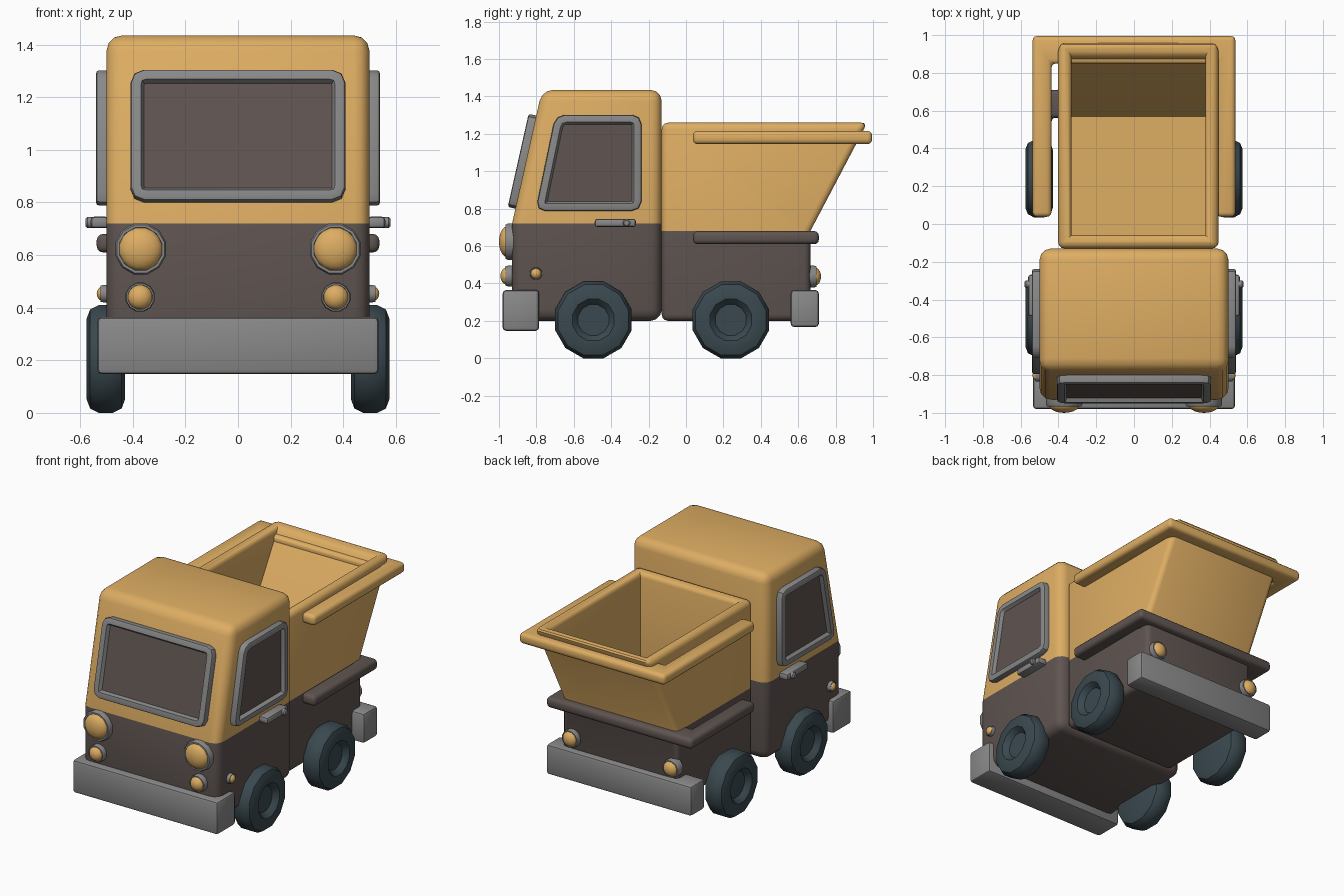
import bpy, bmesh, math
from mathutils import Matrix, Vector

if "Cube" in bpy.data.objects:
    bpy.data.objects.remove(bpy.data.objects["Cube"])


def material(name, rgb):
    m = bpy.data.materials.new(name)
    m.diffuse_color = (*rgb, 1)
    m.use_nodes = True
    m.node_tree.nodes["Principled BSDF"].inputs["Base Color"].default_value = m.diffuse_color
    return m


YELLOW = material("warm_yellow", (0.73, 0.42, 0.125))
BROWN = material("dark_brown", (0.115, 0.09, 0.082))
GREY = material("mid_grey", (0.25, 0.25, 0.25))
TYRE = material("blue_black", (0.042, 0.066, 0.078))


def frame(u, v, n, origin=(0, 0, 0)):
    """Matrix sending local x, y, z to the directions u, v, n."""
    m = Matrix((u, v, n)).transposed().to_4x4()
    m.translation = Vector(origin)
    return m


def side(s, origin=(0, 0, 0)):
    return frame((0, 1, 0), (0, 0, 1), (s, 0, 0), origin)


def front(s, origin):
    return frame((-s, 0, 0), (0, 0, 1), (0, s, 0), origin)


def prism(pts, h, matrix=Matrix()):
    bm = bmesh.new()
    base = bm.faces.new([bm.verts.new((x, y, 0)) for x, y in pts])
    top = bmesh.ops.extrude_face_region(bm, geom=[base])["geom"]
    for v in top:
        if isinstance(v, bmesh.types.BMVert):
            v.co.z = h
    bmesh.ops.transform(bm, matrix=matrix, verts=bm.verts)
    bmesh.ops.recalc_face_normals(bm, faces=bm.faces)
    return bm


def bevel(bm, width, segments, keep=lambda e: True):
    bm.normal_update()
    edges = [e for e in bm.edges if e.calc_face_angle(0) > math.radians(35) and keep(e)]
    bmesh.ops.bevel(bm, geom=edges, offset=width, segments=segments, profile=0.5,
                    affect='EDGES', clamp_overlap=True)


def two_tone(bm, z):
    """Cut at a height; faces below it take the second material."""
    bmesh.ops.bisect_plane(bm, geom=bm.verts[:] + bm.edges[:] + bm.faces[:], dist=1e-4,
                           plane_co=(0, 0, z), plane_no=(0, 0, 1))
    for f in bm.faces:
        f.material_index = int(f.calc_center_median().z < z)


def finish(name, bm, mats, angle=40):
    bmesh.ops.recalc_face_normals(bm, faces=bm.faces)
    me = bpy.data.meshes.new(name)
    bm.to_mesh(me)
    bm.free()
    for m in mats:
        me.materials.append(m)
    me.shade_smooth()
    me.set_sharp_from_angle(angle=math.radians(angle))
    ob = bpy.data.objects.new(name, me)
    bpy.context.collection.objects.link(ob)
    return ob


def lathe(name, profile, sides, matrix, mat):
    """Revolve (radius, height) points around local z."""
    bm = bmesh.new()
    a = math.pi / sides
    vs = [bm.verts.new((r * math.cos(a), r * math.sin(a), h)) for r, h in profile]
    es = [bm.edges.new(p) for p in zip(vs, vs[1:])]
    bmesh.ops.spin(bm, geom=vs + es, cent=(0, 0, 0), axis=(0, 0, 1),
                   angle=math.tau, steps=sides)
    bmesh.ops.remove_doubles(bm, verts=bm.verts, dist=1e-4)
    bmesh.ops.transform(bm, matrix=matrix, verts=bm.verts)
    return finish(name, bm, [mat])


def block(name, x0, x1, y0, y1, z0, z1, mat, width):
    bm = prism([(x0, y0), (x1, y0), (x1, y1), (x0, y1)], z1 - z0,
               Matrix.Translation((0, 0, z0)))
    bevel(bm, width, 2)
    return finish(name, bm, [mat])


def window(name, pts, matrix, corner=0.05, depth=0.042):
    """Rounded frame with a sunken dark pane."""
    bm = prism(pts, depth)
    uprights = [e for e in bm.edges if abs(e.verts[0].co.z - e.verts[1].co.z) > 0.01]
    bmesh.ops.bevel(bm, geom=uprights, offset=corner, segments=2, profile=0.5, affect='EDGES')
    bm.normal_update()
    pane = max(bm.faces, key=lambda f: f.calc_center_median().z)
    bmesh.ops.bevel(bm, geom=list(pane.edges), offset=0.012, segments=2, profile=0.5,
                    affect='EDGES')
    bm.normal_update()
    pane = max(bm.faces, key=lambda f: (round(f.calc_center_median().z, 4), f.calc_area()))
    bmesh.ops.inset_region(bm, faces=[pane], thickness=0.028)
    bmesh.ops.inset_region(bm, faces=[pane], thickness=0.012, depth=-0.022)
    pane.material_index = 1
    bmesh.ops.transform(bm, matrix=matrix, verts=bm.verts)
    return finish(name, bm, [GREY, BROWN])


def lamp(name, r, reach, matrix):
    """Grey ring with a domed yellow lens."""
    lathe(name + "_ring", [(0, -0.02), (r, -0.02), (r, 0.024), (0.94 * r, 0.035),
                           (0.84 * r, 0.035), (0.8 * r, 0.025), (0, 0.025)], 12, matrix, GREY)
    dome = [(0.84 * r * math.cos(t * math.pi / 10),
             0.025 + (reach - 0.025) * math.sin(t * math.pi / 10)) for t in range(6)]
    lathe(name + "_lens", [(0, 0.0), (0.84 * r, 0.0)] + dome, 16, matrix, YELLOW)


# Cab
bm = prism([(-0.93, 0.2), (-0.13, 0.2), (-0.13, 1.435), (-0.77, 1.435), (-0.93, 0.72)],
           1.0, side(1, (-0.5, 0, 0)))
bevel(bm, 0.06, 3)
two_tone(bm, 0.72)
finish("cab", bm, [YELLOW, BROWN])

# Open load bed above the dark chassis
FLOOR = 0.70
bm = prism([(-0.13, 0.2), (0.665, 0.2), (0.665, 0.68), (0.97, 1.26), (-0.13, 1.26)],
           0.85, side(1, (-0.402, 0, 0)))
top = max(bm.faces, key=lambda f: f.calc_center_median().z)
bmesh.ops.inset_region(bm, faces=[top], thickness=0.1)
well = bmesh.ops.extrude_discrete_faces(bm, faces=[top])["faces"][0]
for v in well.verts:
    v.co.z = FLOOR
    if v.co.y > 0.5:
        v.co.y = 0.57
bevel(bm, 0.035, 3, lambda e: all(abs(v.co.z - FLOOR) > 0.005 for v in e.verts))
two_tone(bm, 0.68)
finish("load_bed", bm, [YELLOW, BROWN])

# U-shaped rails round the bed
for name, back, z, mat in (("upper_rail", 0.995, 1.145, YELLOW), ("lower_rail", 0.71, 0.61, BROWN)):
    o, i, y0, y1 = 0.537, 0.437, 0.038, back - 0.145
    bm = prism([(-o, y0), (-i, y0), (-i, y1), (i, y1), (i, y0), (o, y0), (o, back), (-o, back)],
               0.07, Matrix.Translation((0, 0, z)))
    bevel(bm, 0.024, 3)
    finish(name, bm, [mat])

# Bumpers
block("front_bumper", -0.535, 0.535, -0.98, -0.785, 0.147, 0.365, GREY, 0.018)
block("rear_bumper", -0.535, 0.535, 0.56, 0.71, 0.167, 0.365, GREY, 0.018)

# Windscreen, tilted with the sloping cab front
up = Vector((0, 0.16, 0.715)).normalized()
window("windscreen", [(-0.408, 0), (0.408, 0), (0.408, 0.51), (-0.408, 0.51)],
       frame((1, 0, 0), up, Vector((1, 0, 0)).cross(up), (0, -0.912, 0.8)))

WHEEL = [(0, 0.11), (0.085, 0.11), (0.1, 0.13), (0.115, 0.145), (0.16, 0.145), (0.195, 0.132),
         (0.212, 0.1), (0.212, 0.045), (0.195, 0.012), (0.16, 0), (0, 0)]

for s, label in ((1, "right"), (-1, "left")):
    # Side window and door handle
    window(label + "_window", [(-0.805, 0.788), (-0.238, 0.788), (-0.238, 1.302), (-0.698, 1.302)],
           side(s, (s * 0.498, 0, 0)))
    x0, x1 = sorted((s * 0.49, s * 0.56))
    block(label + "_door_handle", x0, x1, -0.488, -0.268, 0.702, 0.746, GREY, 0.014)
    lathe(label + "_handle_knob", [(0, 0), (0.021, 0), (0.021, 0.083), (0.014, 0.09), (0, 0.09)],
          10, side(s, (s * 0.49, -0.318, 0.724)), GREY)
    # Wheels
    for y, end in ((-0.495, "front"), (0.24, "rear")):
        lathe(f"{label}_{end}_wheel", WHEEL, 12, side(s, (s * 0.43, y, 0.205)), TYRE)
    # Lamps
    lamp(label + "_headlight", 0.1, 0.07, front(-1, (s * 0.37, -0.93, 0.623)))
    lamp(label + "_fog_light", 0.057, 0.062, front(-1, (s * 0.372, -0.93, 0.44)))
    lamp(label + "_tail_light", 0.06, 0.06, front(1, (s * 0.37, 0.662, 0.437)))
    lamp(label + "_side_marker", 0.034, 0.05, side(s, (s * 0.487, -0.802, 0.453)))
